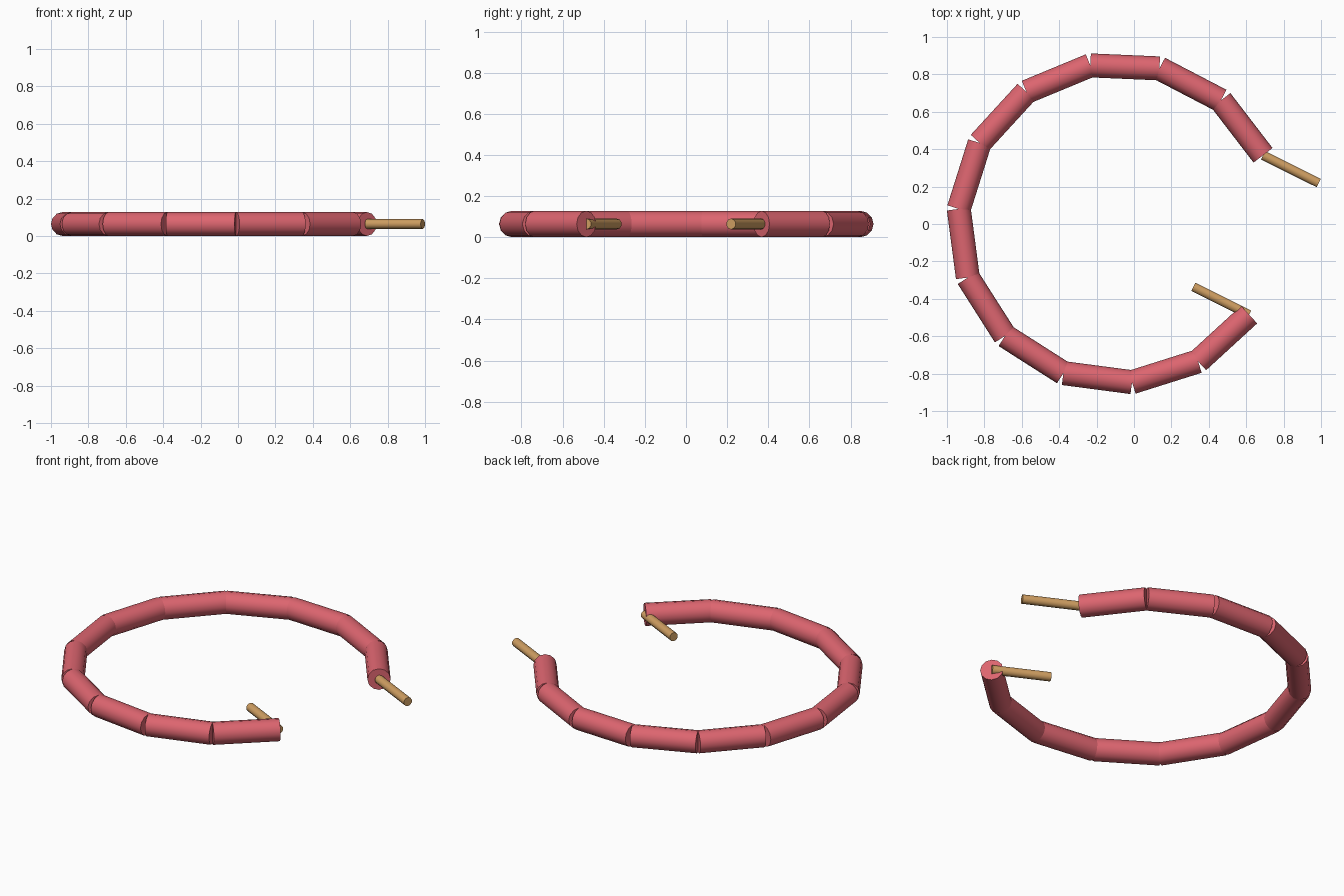
import bpy
from math import radians, cos, sin
from mathutils import Vector

if "Cube" in bpy.data.objects:
    bpy.data.objects.remove(bpy.data.objects["Cube"])

CENTER = Vector((-0.085, 0.006, 0.064))
RING_R, TUBE_R, STICK_R, STICK_L = 0.855, 0.064, 0.026, 0.333


def material(name, color):
    m = bpy.data.materials.new(name)
    m.diffuse_color = color
    m.use_nodes = True
    m.node_tree.nodes["Principled BSDF"].inputs["Base Color"].default_value = m.diffuse_color
    return m


red = material("red", (0.72, 0.13, 0.16, 1))
tan = material("tan", (0.62, 0.34, 0.12, 1))


def rod(name, a, b, r, sides, mat):
    d = b - a
    bpy.ops.mesh.primitive_cylinder_add(vertices=sides, radius=r, depth=d.length,
                                        location=(a + b) / 2)
    o = bpy.context.object
    o.name = name
    o.rotation_euler = d.to_track_quat('Z', 'Y').to_euler()
    o.data.materials.append(mat)
    bpy.ops.object.shade_smooth_by_angle(angle=radians(50))


# open ring of twelve straight tube segments, 25 degrees each
pts = [CENTER + RING_R * Vector((cos(radians(t)), sin(radians(t)), 0))
       for t in range(25, 326, 25)]
for i, (a, b) in enumerate(zip(pts, pts[1:])):
    rod(f"ring_segment_{i + 1}", a, b, TUBE_R, 12, red)

# sticks leaving both open ends along the same slanted line
slant = Vector((cos(radians(-26.5)), sin(radians(-26.5)), 0)) * STICK_L
rod("outer_stick", pts[0], pts[0] + slant, STICK_R, 10, tan)
rod("inner_stick", pts[-1], pts[-1] - slant, STICK_R, 10, tan)
